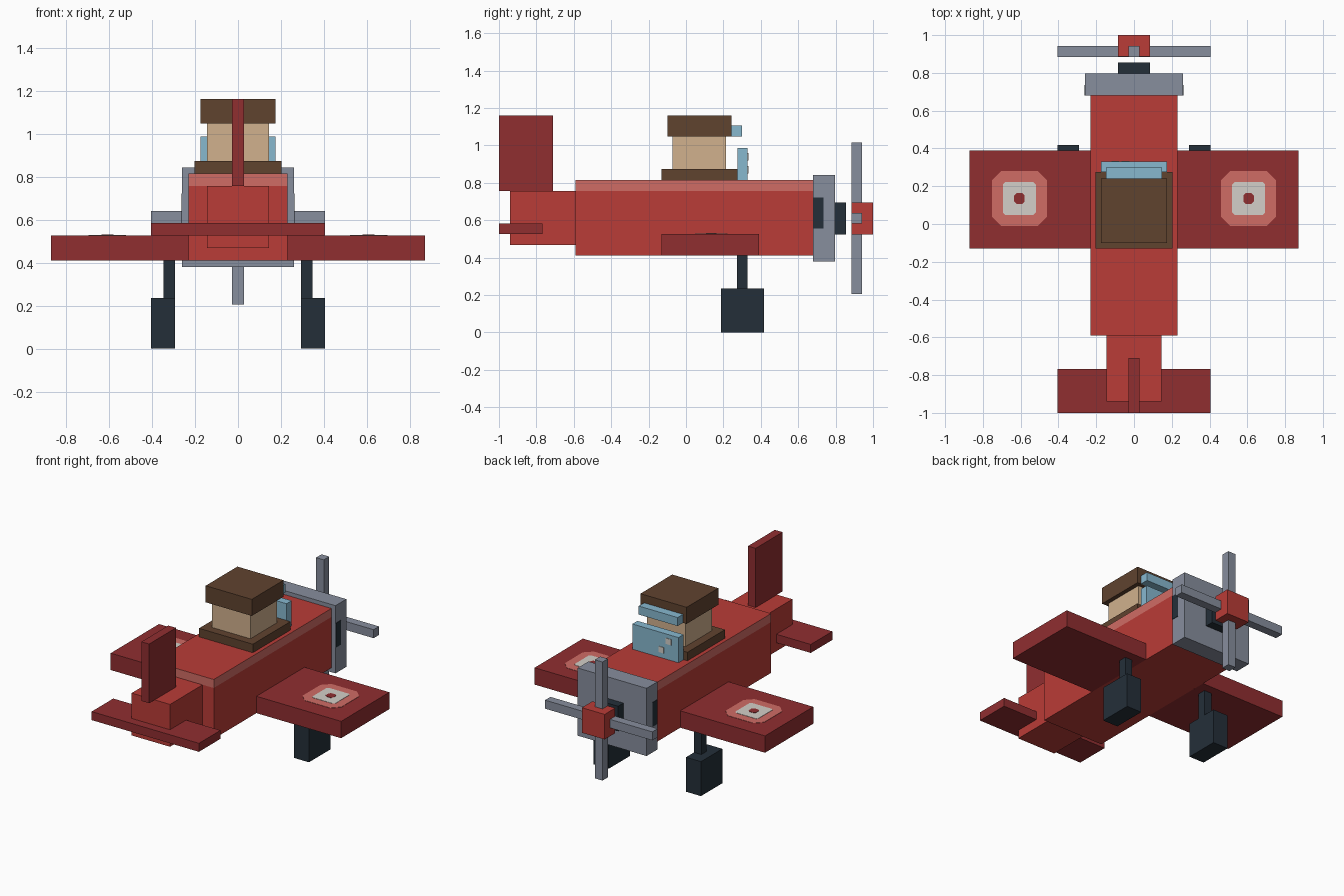
import bpy, bmesh
from mathutils import Vector

cube = bpy.data.objects.get("Cube")
if cube:
    bpy.data.objects.remove(cube, do_unlink=True)


def material(name, r, g, b):
    # 8-bit display colour converted to linear
    lin = [((c / 255 + 0.055) / 1.055) ** 2.4 for c in (r, g, b)] + [1.0]
    m = bpy.data.materials.new(name)
    m.use_nodes = True
    m.diffuse_color = lin
    m.node_tree.nodes["Principled BSDF"].inputs["Base Color"].default_value = lin
    return m


red = material("red", 186, 60, 55)
dark_red = material("dark red", 144, 46, 48)
light_red = material("light red", 208, 108, 101)
grey = material("steel grey", 135, 142, 157)
black = material("blue black", 36, 47, 57)
brown = material("leather brown", 96, 67, 47)
tan = material("skin tan", 209, 177, 141)
glass = material("glass blue", 135, 184, 207)
white = material("off white", 211, 207, 200)


def finish(name, bm, *mats):
    bmesh.ops.recalc_face_normals(bm, faces=bm.faces)
    mesh = bpy.data.meshes.new(name)
    bm.to_mesh(mesh)
    bm.free()
    for m in mats:
        mesh.materials.append(m)
    ob = bpy.data.objects.new(name, mesh)
    bpy.context.collection.objects.link(ob)
    return ob


def box_mesh(x, y, z):
    bm = bmesh.new()
    bmesh.ops.create_cube(bm, size=1)
    lo, hi = Vector((x[0], y[0], z[0])), Vector((x[1], y[1], z[1]))
    bmesh.ops.scale(bm, vec=hi - lo, verts=bm.verts)
    bmesh.ops.translate(bm, vec=(lo + hi) / 2, verts=bm.verts)
    return bm


def box(name, x, y, z, mat):
    """Box between limits; a single x number means symmetric about x = 0."""
    if not isinstance(x, tuple):
        x = (-x, x)
    return finish(name, box_mesh(x, y, z), mat)


def pair(name, x, y, z, mat):
    """Left box and its mirrored right twin."""
    box("left_" + name, x, y, z, mat)
    box("right_" + name, (-x[1], -x[0]), y, z, mat)


def badge(name, cx, cy, z, r, cut, thick, mat):
    """Flat square plate with clipped corners."""
    k = r - cut
    bm = bmesh.new()
    outline = [(r, -k), (r, k), (k, r), (-k, r), (-r, k), (-r, -k), (-k, -r), (k, -r)]
    face = bm.faces.new([bm.verts.new((cx + a, cy + b, z)) for a, b in outline])
    top = bmesh.ops.extrude_face_region(bm, geom=[face])["geom"]
    bmesh.ops.translate(bm, vec=(0, 0, thick),
                        verts=[v for v in top if isinstance(v, bmesh.types.BMVert)])
    return finish(name, bm, mat)


# Fuselage with a light band along the upper sides
bm = box_mesh((-0.23, 0.23), (-0.59, 0.68), (0.41, 0.815))
bmesh.ops.bisect_plane(bm, geom=bm.verts[:] + bm.edges[:] + bm.faces[:],
                       plane_co=(0, 0, 0.757), plane_no=(0, 0, 1))
bm.normal_update()
for f in bm.faces:
    if f.calc_center_median().z > 0.757 and abs(f.normal.z) < 0.5:
        f.material_index = 1
finish("fuselage", bm, red, light_red)

# Tail
box("tail_boom", 0.145, (-0.94, -0.59), (0.467, 0.756), red)
box("tailplane", 0.405, (-1.0, -0.767), (0.525, 0.583), dark_red)
box("tail_fin", 0.029, (-1.0, -0.71), (0.756, 1.16), dark_red)

# Wings with roundels
pair("wing", (0.23, 0.87), (-0.13, 0.39), (0.41, 0.525), dark_red)
for side, s in (("left", 1), ("right", -1)):
    for ring, r, cut, t, m in (("outer", 0.146, 0.05, 0.002, light_red),
                               ("middle", 0.087, 0.012, 0.004, white),
                               ("centre", 0.028, 0.012, 0.006, dark_red)):
        badge(f"{side}_roundel_{ring}", s * 0.607, 0.135, 0.525, r, cut, t, m)

# Engine cowl, side vents and shaft
box("cowl", 0.26, (0.68, 0.797), (0.38, 0.842), grey)
pair("cowl_vent", (0.258, 0.263), (0.681, 0.735), (0.556, 0.722), black)
box("propeller_shaft", 0.086, (0.797, 0.855), (0.524, 0.695), black)

# Propeller
box("spinner", 0.086, (0.886, 1.0), (0.524, 0.695), red)
box("propeller_blade_horizontal", 0.405, (0.884, 0.942), (0.581, 0.639), grey)
box("propeller_blade_vertical", 0.029, (0.884, 0.942), (0.206, 1.015), grey)

# Landing gear
pair("gear_strut", (0.292, 0.347), (0.272, 0.33), (0.235, 0.41), black)
pair("wheel", (0.292, 0.405), (0.187, 0.417), (0.0, 0.235), black)

# Cockpit rim and pilot
box("cockpit_rim", 0.203, (-0.13, 0.275), (0.815, 0.873), brown)
box("pilot_head", 0.145, (-0.073, 0.215), (0.873, 1.047), tan)
box("pilot_helmet", 0.174, (-0.1, 0.242), (1.047, 1.16), brown)
box("pilot_goggles", 0.147, (0.242, 0.3), (1.047, 1.105), glass)

# Windshield with two glints
box("windshield", 0.174, (0.275, 0.33), (0.815, 0.987), glass)
for i, (gx, gz) in enumerate(((-0.1, 0.94), (-0.045, 0.87))):
    box(f"windshield_glint_{i + 1}", (gx - 0.02, gx + 0.02), (0.329, 0.333),
        (gz - 0.02, gz + 0.02), white)
